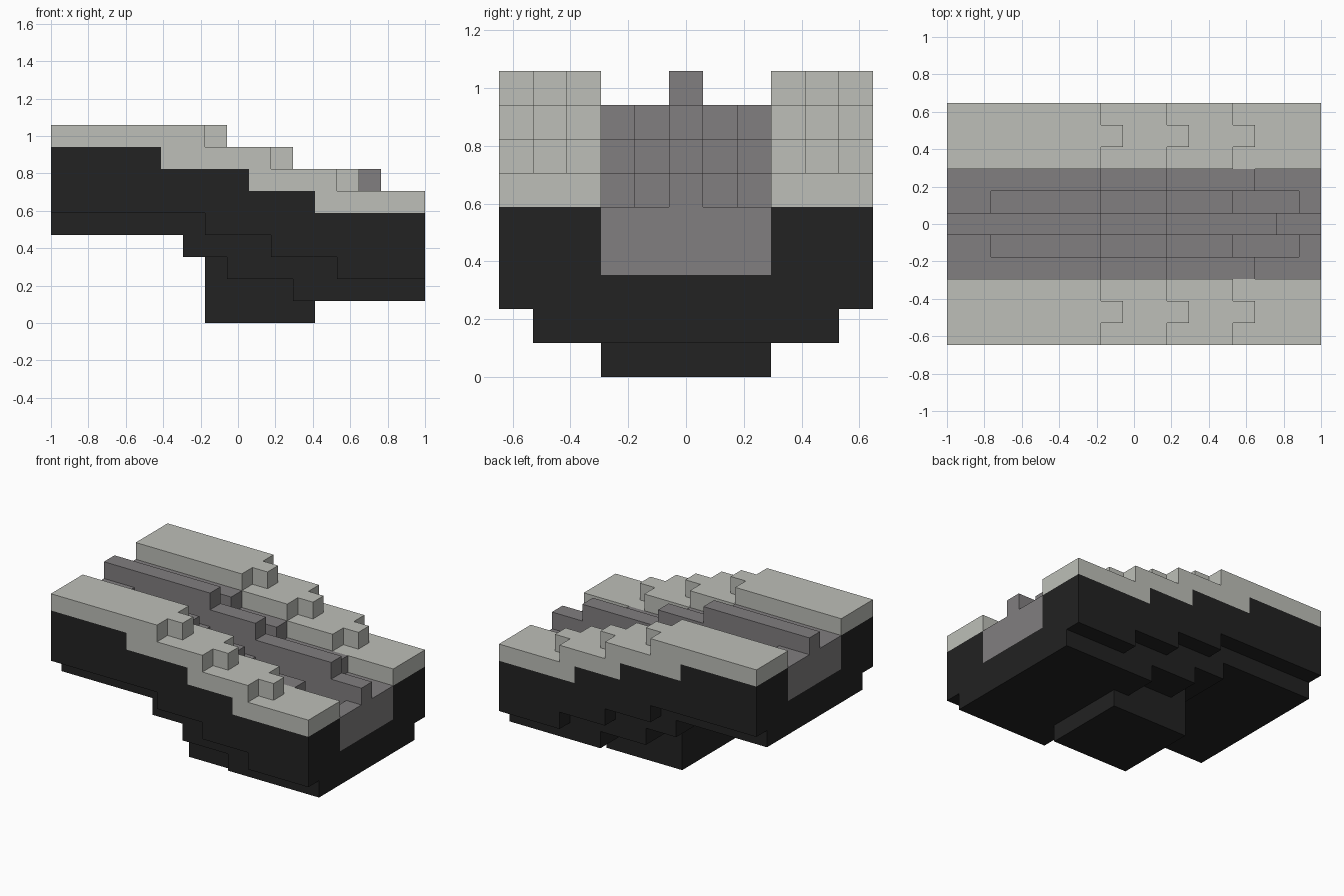
import bpy, bmesh

cube = bpy.data.objects.get("Cube")
if cube:
    bpy.data.objects.remove(cube, do_unlink=True)

LENGTH, WIDTH = 17, 11          # size in blocks
U = 2 / LENGTH                  # one block


def make_material(name, rgb):
    mat = bpy.data.materials.new(name)
    mat.use_nodes = True
    mat.diffuse_color = (*rgb, 1)
    mat.node_tree.nodes["Principled BSDF"].inputs["Base Color"].default_value = (*rgb, 1)
    return mat


silver = make_material("light silver", (0.51, 0.52, 0.48))
grey = make_material("mid grey", (0.22, 0.21, 0.215))
black = make_material("soft black", (0.016, 0.016, 0.016))


def outline(steps):
    """Stair line as (x, z) points from (start block, height) steps."""
    ends = [s[0] for s in steps[1:]] + [LENGTH]
    points = []
    for (start, height), end in zip(steps, ends):
        points += [(start, height), (end, height)]
    return points


def strip(name, mat, first, last, top, bottom):
    """Stepped profile extruded across rows first..last."""
    bm = bmesh.new()
    profile = outline(bottom) + outline(top)[::-1]
    y0, y1 = ((r - WIDTH / 2) * U for r in (first, last + 1))
    face = bm.faces.new([bm.verts.new((x * U - 1, y0, z * U)) for x, z in profile])
    new = bmesh.ops.extrude_face_region(bm, geom=[face])["geom"]
    moved = [v for v in new if isinstance(v, bmesh.types.BMVert)]
    bmesh.ops.translate(bm, verts=moved, vec=(0, y1 - y0, 0))
    bmesh.ops.recalc_face_normals(bm, faces=bm.faces)
    mesh = bpy.data.meshes.new(name)
    bm.to_mesh(mesh)
    bm.free()
    mesh.materials.append(mat)
    bpy.context.collection.objects.link(bpy.data.objects.new(name, mesh))


def pair(name, mat, first, last, top, bottom):
    """Strip on the front side and its mirror on the back side."""
    strip("front_" + name, mat, first, last, top, bottom)
    strip("back_" + name, mat, WIDTH - 1 - last, WIDTH - 1 - first, top, bottom)


# Stepped heights as (start block, height)
rail_top = [(0, 9), (7, 8), (10, 7), (13, 6)]
tab_top = [(0, 9), (8, 8), (11, 7), (14, 6)]
rail_base = [(0, 8), (5, 7), (9, 6), (12, 5)]
channel_base = [(x, z - 2) for x, z in rail_base]
ledge_top = [(0, 8), (7, 7), (10, 6), (14, 5)]
groove_top = [(0, 8), (2, 7), (7, 6), (10, 5), (13, 4), (16, 5)]
ridge_top = [(0, 9), (7, 8), (10, 7), (15, 6)]
side_under = [(0, 5), (7, 4), (10, 3), (13, 2)]
inner_under = [(0, 4), (6, 3), (8, 2), (11, 1)]
keel_under = [(0, 4), (6, 3), (7, 0), (12, 1)]

# Light side rails with a projecting tab row
pair("rail_outer", silver, 0, 0, rail_top, rail_base)
pair("rail_tabs", silver, 1, 1, tab_top, rail_base)
pair("rail_inner", silver, 2, 2, rail_top, rail_base)

# Grey channel: ledges, grooves and central ridge
pair("ledge", grey, 3, 3, ledge_top, channel_base)
pair("groove", grey, 4, 4, groove_top, channel_base)
strip("central_ridge", grey, 5, 5, ridge_top, channel_base)

# Dark body and keel
pair("body_side", black, 0, 0, rail_base, side_under)
pair("body_inner", black, 1, 2, rail_base, inner_under)
strip("body_keel", black, 3, 7, channel_base, keel_under)
